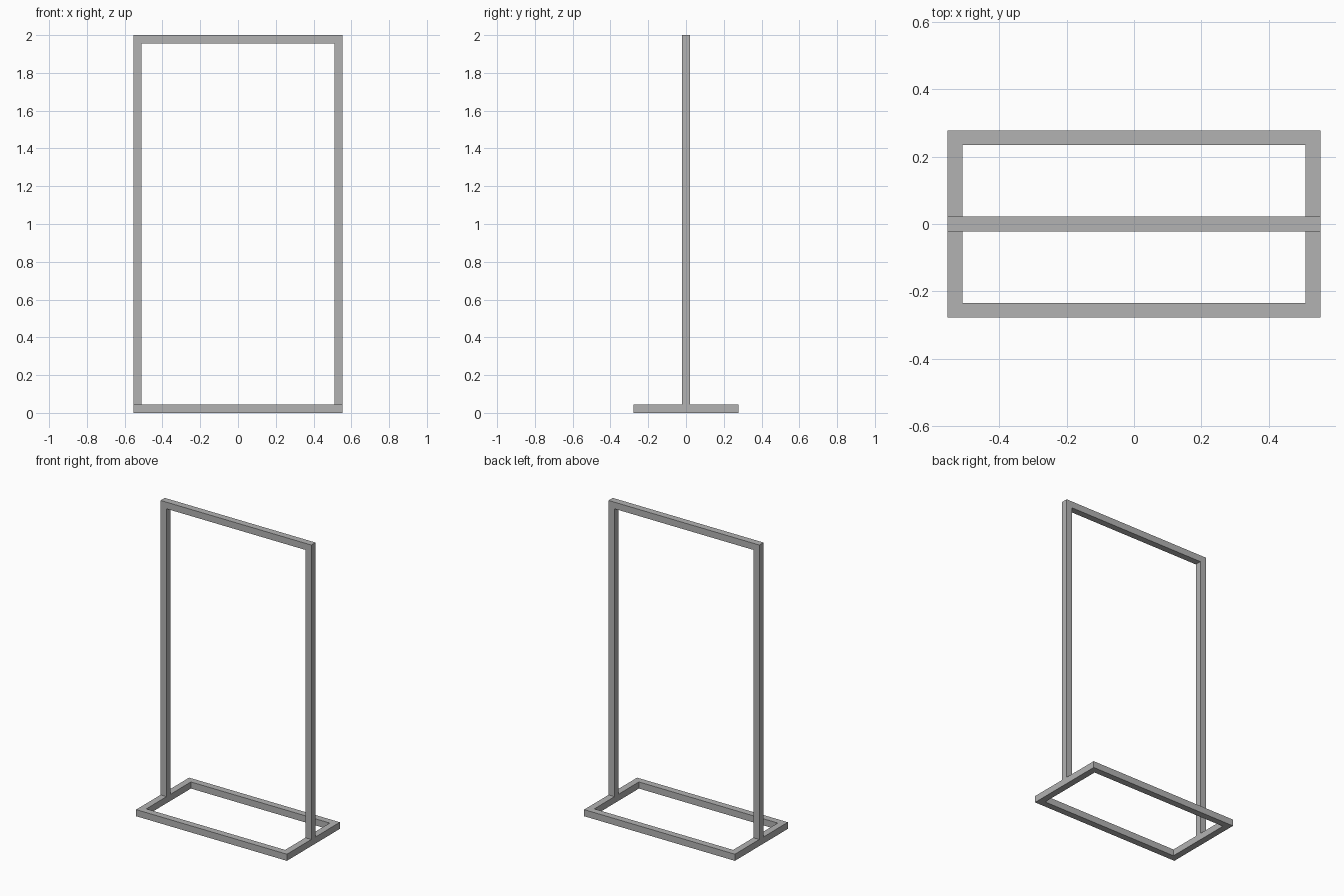
import bpy
import bmesh
from mathutils import Matrix

WIDTH, DEPTH, HEIGHT, BAR = 1.108, 0.556, 2.0, 0.044

cube = bpy.data.objects.get("Cube")
if cube:
    bpy.data.objects.remove(cube, do_unlink=True)

# Plain grey metal
metal = bpy.data.materials.new("grey_metal")
metal.use_nodes = True
GREY = (0.45, 0.45, 0.45, 1)
metal.diffuse_color = GREY
metal.node_tree.nodes["Principled BSDF"].inputs["Base Color"].default_value = GREY


def extruded(name, outlines, thickness, matrix):
    """Bridge two matching outlines into a flat band, then extrude it to a solid."""
    outer, inner, closed = outlines
    bm = bmesh.new()
    a = [bm.verts.new((x, y, 0)) for x, y in outer]
    b = [bm.verts.new((x, y, 0)) for x, y in inner]
    count = len(a) if closed else len(a) - 1
    for i in range(count):
        j = (i + 1) % len(a)
        bm.faces.new((a[i], a[j], b[j], b[i]))
    result = bmesh.ops.extrude_face_region(bm, geom=bm.faces[:])
    moved = [v for v in result["geom"] if isinstance(v, bmesh.types.BMVert)]
    bmesh.ops.translate(bm, verts=moved, vec=(0, 0, thickness))
    bmesh.ops.transform(bm, matrix=matrix, verts=bm.verts[:])
    bmesh.ops.recalc_face_normals(bm, faces=bm.faces[:])
    mesh = bpy.data.meshes.new(name)
    bm.to_mesh(mesh)
    bm.free()
    mesh.materials.append(metal)
    obj = bpy.data.objects.new(name, mesh)
    bpy.context.collection.objects.link(obj)
    return obj


def rectangle(half_x, half_y):
    return [(-half_x, -half_y), (half_x, -half_y), (half_x, half_y), (-half_x, half_y)]


def arch(half_x, bottom, top):
    return [(-half_x, bottom), (-half_x, top), (half_x, top), (half_x, bottom)]


# Rectangular floor frame
hx, hy = WIDTH / 2, DEPTH / 2
extruded("base_frame", (rectangle(hx, hy), rectangle(hx - BAR, hy - BAR), True),
         BAR, Matrix.Identity(4))

# Upright hanging frame: two posts joined by the top rail, standing on the base
upright = Matrix.Translation((0, BAR / 2, 0)) @ Matrix.Rotation(1.5707963, 4, "X")
extruded("hanging_frame", (arch(hx, BAR, HEIGHT), arch(hx - BAR, BAR, HEIGHT - BAR), False),
         BAR, upright)
